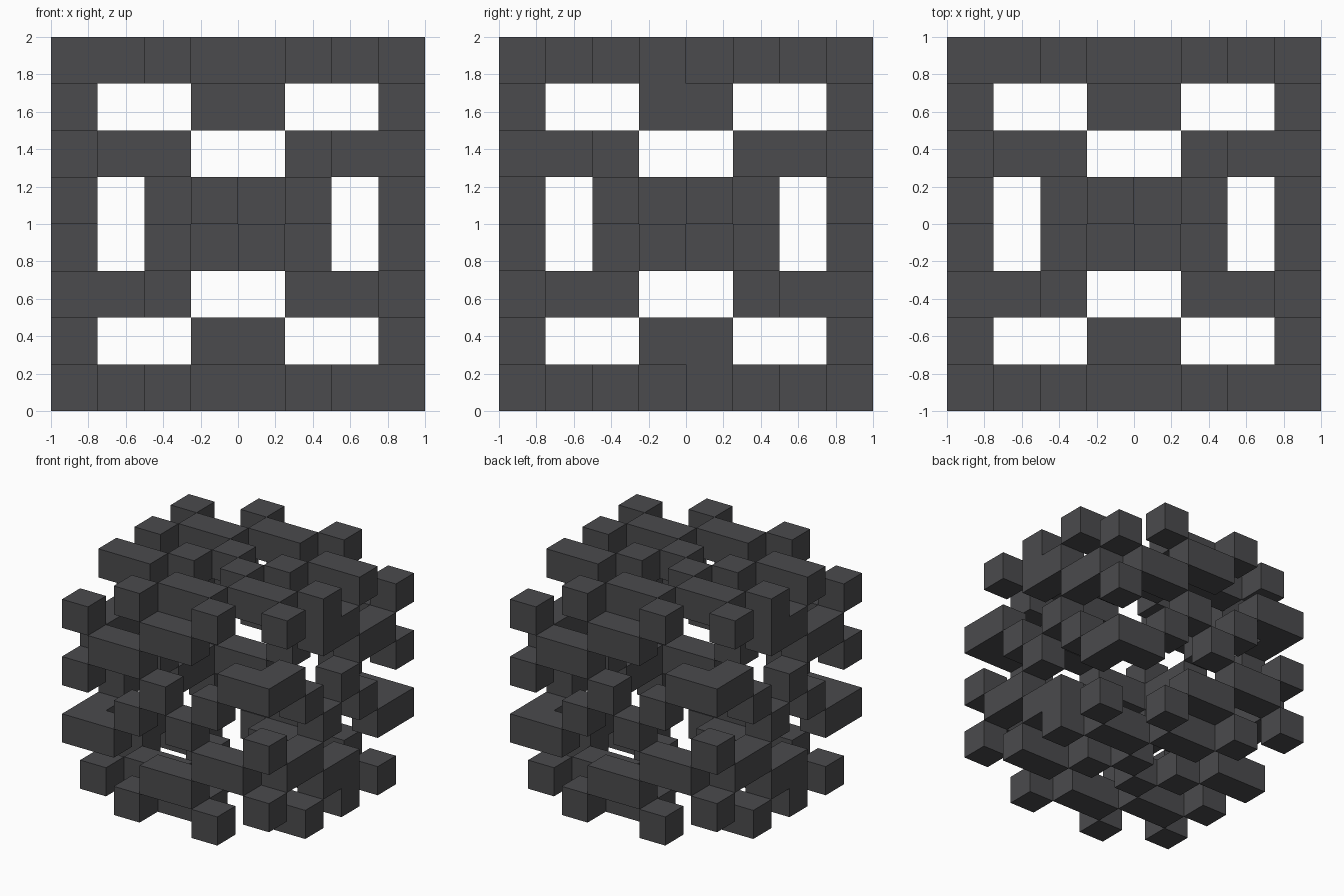
import bpy
import bmesh
from mathutils import Vector

if "Cube" in bpy.data.objects:
    bpy.data.objects.remove(bpy.data.objects["Cube"], do_unlink=True)

N = 8
CELL = 2 / N

# Patterns of the outer layers, listed from the top row down
MAIN = ("..#..#..",
        "#..##...",
        ".##...##",
        "#..#.#..",
        "..#.#..#",
        "##...##.",
        "...##..#",
        "..#..#..")
SIDE = (".#.#.#..",
        "...##..#",
        "##...##.",
        "..#.#..#",
        "#..#.#..",
        ".##...##",
        "#..##...",
        "..#.#.#.")


def filled(rows):
    """Column and height of every filled square in a pattern."""
    return [(a, N - 1 - r) for r, row in enumerate(rows)
            for a, c in enumerate(row) if c == "#"]


# Front, top and right layers of the hollow shell
last = N - 1
cells = {(a, 0, b) for a, b in filled(MAIN)}
cells |= {(a, b, last) for a, b in filled(MAIN)}
cells |= {(last, a, b) for a, b in filled(SIDE)}

# Opposite layers by half turns about the axes
cells |= {(last - i, last - j, k) for i, j, k in cells}
cells |= {(i, last - j, last - k) for i, j, k in cells}


def build_shell(name, cells, mat):
    """Mesh of the blocks with only their exposed faces."""
    bm = bmesh.new()
    for cell in sorted(cells):
        centre = (Vector(cell) + Vector((0.5, 0.5, 0.5))) * CELL - Vector((1, 1, 0))
        for axis in range(3):
            for sign in (-1, 1):
                near = list(cell)
                near[axis] += sign
                if tuple(near) in cells:
                    continue
                n, u, v = Vector(), Vector(), Vector()
                n[axis] = sign
                u[(axis + 1) % 3] = 1
                v[(axis + 2) % 3] = sign
                corners = (-u - v, u - v, u + v, v - u)
                bm.faces.new([bm.verts.new(centre + (n + c) * CELL / 2)
                              for c in corners])
    bmesh.ops.remove_doubles(bm, verts=bm.verts, dist=0.001)
    mesh = bpy.data.meshes.new(name)
    bm.to_mesh(mesh)
    bm.free()
    mesh.materials.append(mat)
    obj = bpy.data.objects.new(name, mesh)
    bpy.context.collection.objects.link(obj)
    return obj


# Single dark grey colour
grey = bpy.data.materials.new("dark_grey")
grey.use_nodes = True
colour = (0.07, 0.07, 0.075, 1)
grey.diffuse_color = colour
grey.node_tree.nodes["Principled BSDF"].inputs["Base Color"].default_value = colour

build_shell("block_lattice_shell", cells, grey)
